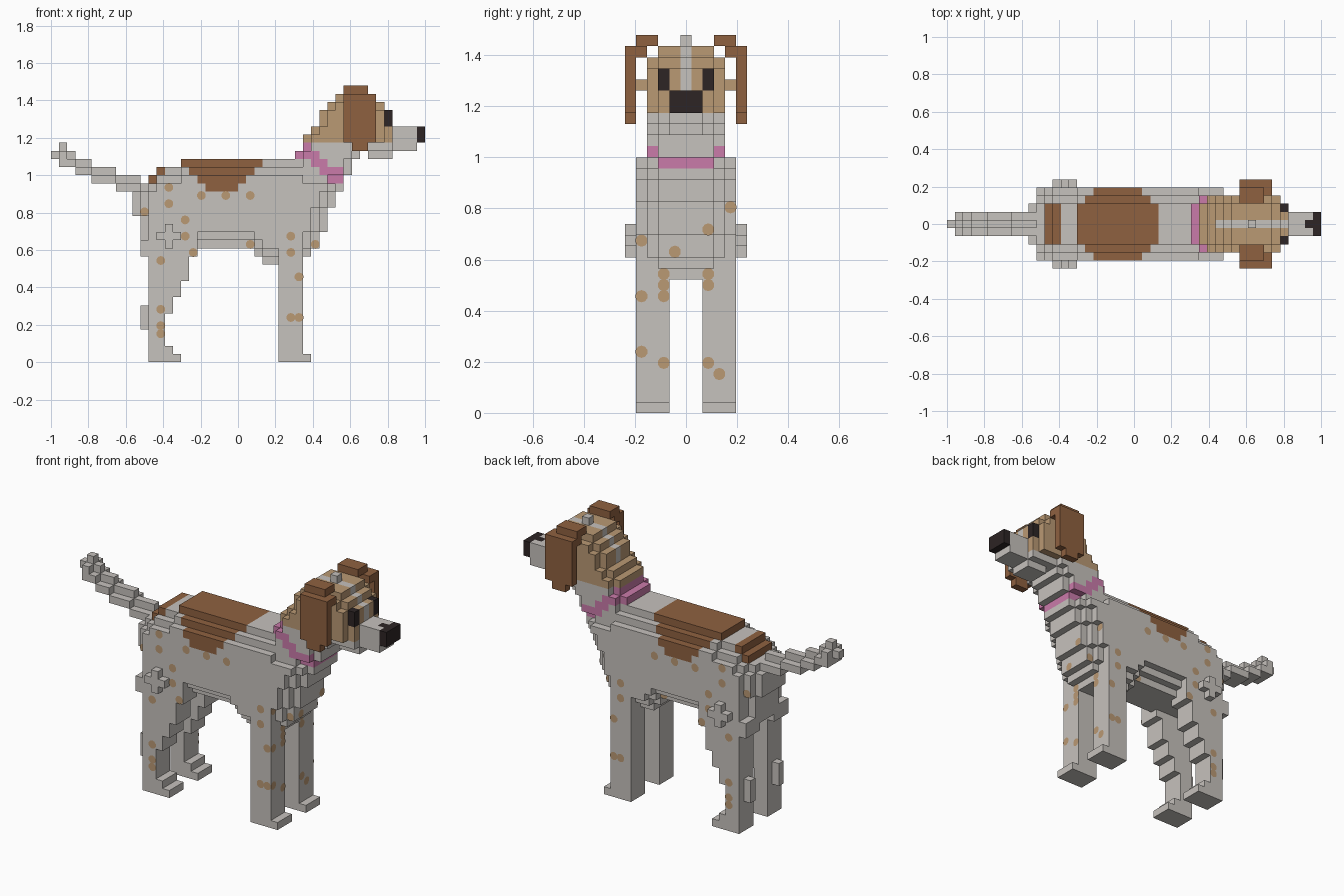
import bpy, bmesh, math
from mathutils import Vector, Matrix

if "Cube" in bpy.data.objects:
    bpy.data.objects.remove(bpy.data.objects["Cube"], do_unlink=True)

V = 2 / 46          # edge of one block
COLOURS = {
    "pale_grey_coat": (0.565, 0.539, 0.508),
    "tan_coat": (0.491, 0.319, 0.174),
    "brown_coat": (0.275, 0.12, 0.051),
    "pink_collar": (0.591, 0.198, 0.402),
    "black_features": (0.026, 0.018, 0.018),
}
GREY, TAN, BROWN, PINK, BLACK = range(len(COLOURS))
materials = []
for name, rgb in COLOURS.items():
    mat = bpy.data.materials.new(name)
    mat.use_nodes = True
    mat.diffuse_color = (*rgb, 1)
    bsdf = mat.node_tree.nodes["Principled BSDF"]
    bsdf.inputs["Base Color"].default_value = (*rgb, 1)
    bsdf.inputs["Roughness"].default_value = 0.9
    materials.append(mat)

cells = {}          # (i along x, j along y, k up) -> part name


def add(part, found):
    for cell in found:
        cells.setdefault(cell, part)


def profile(top, spans):
    """Side outline: one (first, last) span per row, from the top row down."""
    return {(i, top - n) for n, (a, b) in enumerate(spans) for i in range(a, b + 1)}


def shrink(shape, t):
    return {(i, k) for i, k in shape
            if all((i + a, k + b) in shape
                   for a in range(-t, t + 1) for b in range(-t, t + 1)
                   if abs(a) + abs(b) <= t)}


def loaf(part, shape, tapers):
    """Extrude a side outline both ways from the middle, shrinking it per layer."""
    for j, t in enumerate(tapers):
        layer = shrink(shape, t)
        add(part, [(i, s * j, k) for i, k in layer for s in (-1, 1)])


def block(part, i_span, j_span, k_span):
    add(part, [(i, j, k) for i in range(i_span[0], i_span[1] + 1)
               for j in range(j_span[0], j_span[1] + 1)
               for k in range(k_span[0], k_span[1] + 1)])


# Head and neck, tapered at the sides
loaf("head_and_neck", profile(32, [
    (35, 39), (34, 40), (33, 41), (33, 41), (32, 41), (31, 41),
    (31, 41), (30, 37), (30, 36), (30, 36), (30, 35)]), (0, 0, 0, 1))
block("head_and_neck", (37, 37), (0, 0), (33, 33))

# Muzzle, jaw and nose
block("muzzle", (42, 44), (-1, 1), (26, 28))
block("muzzle", (39, 41), (-1, 1), (25, 25))
block("nose", (45, 45), (-1, 1), (27, 28))

# Body with rounded back, chest and belly
loaf("body", profile(24, [
    (16, 30), (13, 34), (12, 34), (11, 35), (10, 34), (10, 34), (10, 33),
    (11, 33), (11, 33), (11, 32), (11, 32), (25, 31), (26, 30)]), (0, 0, 0, 1, 2))

# Tail, with the side layers set one step lower
tail = profile(26, [(1, 1), (0, 2), (1, 4), (3, 7), (5, 10), (8, 12)])
add("tail", [(i, 0, k) for i, k in tail])
add("tail", [(i, s, k) for i, k in tail if (i, k + 1) in tail for s in (-1, 1)])

# Legs and ears on both sides
hind = profile(17, [
    (12, 17), (12, 17), (12, 17), (11, 17), (11, 17), (12, 16), (12, 16), (12, 16),
    (12, 15), (12, 15), (12, 14), (12, 14), (12, 13), (12, 13), (12, 13), (12, 13),
    (12, 14), (12, 15)])
for side, s in (("left", 1), ("right", -1)):
    def span(a, b):
        return tuple(sorted((s * a, s * b)))

    leg = side + "_hind_leg"
    for j in (2, 3, 4):
        add(leg, [(i, s * j, k) for i, k in hind])
    block(leg, (11, 11), span(3, 3), (4, 6))
    block(leg, (13, 15), span(5, 5), (15, 15))
    block(leg, (14, 14), span(5, 5), (14, 16))

    leg = side + "_front_leg"
    block(leg, (28, 30), span(2, 4), (0, 15))
    block(leg, (31, 31), span(2, 4), (0, 0))

    ear = side + "_ear"
    block(ear, (36, 38), span(3, 4), (33, 33))
    block(ear, (36, 39), span(4, 5), (32, 32))
    block(ear, (36, 39), span(5, 5), (27, 31))
    block(ear, (37, 38), span(5, 5), (26, 26))
    block("head_and_neck", (37, 38), span(4, 4), (29, 29))


def colour(part, i, j, k):
    w = abs(j)
    if part.endswith("ear"):
        return BROWN
    if part == "nose" or (part == "muzzle" and (i, j, k) == (44, 0, 28)):
        return BLACK
    if part in ("body", "head_and_neck") and i >= 30 and k >= 22:
        if i + k in (56, 57) and k <= 26 or (i, k) in ((30, 25), (35, 23)):
            return PINK
    if part == "head_and_neck" and k >= 27:
        if i == 41 and w == 2 and k in (29, 30):
            return BLACK                       # eyes
        return GREY if j == 0 and k >= 29 else TAN   # blaze and cap
    if part == "body":
        saddle = 5 - max(w - 2, 0) - (k < 22)
        if k >= 21 and abs(i - 20.5) <= saddle:
            return BROWN
        if i <= 13 and k >= 22 and w <= 2:
            return BROWN                       # rump patch
    return GREY


def make_object(name, bm):
    mesh = bpy.data.meshes.new(name)
    bm.to_mesh(mesh)
    bm.free()
    for mat in materials:
        mesh.materials.append(mat)
    bpy.context.collection.objects.link(bpy.data.objects.new(name, mesh))


def centre(i, j, k):
    return Vector((-1 + (i + 0.5) * V, j * V, (k + 0.5) * V))


AXES = [Vector(d) for d in ((1, 0, 0), (0, 1, 0), (0, 0, 1))]
DIRS = AXES + [-a for a in AXES]

# Skin each part with the outward block faces only
for part in dict.fromkeys(cells.values()):
    bm = bmesh.new()
    for (i, j, k), owner in cells.items():
        if owner != part:
            continue
        for d in DIRS:
            if (i + int(d.x), j + int(d.y), k + int(d.z)) in cells:
                continue
            u = Vector((d.y, d.z, d.x))
            w = d.cross(u)
            mid = centre(i, j, k) + d * V / 2
            face = bm.faces.new([bm.verts.new(mid + (u * a + w * b) * V / 2)
                                 for a, b in ((-1, -1), (1, -1), (1, 1), (-1, 1))])
            face.material_index = colour(part, i, j, k)
    bmesh.ops.remove_doubles(bm, verts=bm.verts, dist=V / 100)
    make_object(part, bm)

# Coat spots: thin round plates on the outermost block in a direction
spots = bmesh.new()


def spot(cell, d):
    place = Matrix.Translation(centre(*cell) + d * (V / 2 + 0.002))
    bmesh.ops.create_circle(spots, cap_ends=True, segments=10, radius=0.024,
                            matrix=place @ d.to_track_quat("Z", "Y").to_matrix().to_4x4())


SIDE = [(11, 18), (14, 21), (14, 19), (16, 17), (16, 15), (18, 20), (21, 20), (24, 20),
        (24, 14), (29, 15), (29, 13), (32, 14), (30, 10), (29, 5), (30, 5),
        (13, 12), (17, 13), (13, 6), (13, 4), (13, 3)]
for i, k in SIDE:
    row = [c for c in cells if c[0] == i and c[2] == k]
    if row:
        spot(max(row, key=lambda c: c[1]), AXES[1])
        spot(min(row, key=lambda c: c[1]), -AXES[1])

CHEST = [(-4, 15), (-1, 14), (2, 16), (4, 18), (-4, 10), (-2, 10), (-2, 11), (-2, 12),
         (2, 11), (2, 12), (-4, 5), (-2, 4), (2, 4), (3, 3)]
for j, k in CHEST:
    row = [c for c in cells if c[1] == j and c[2] == k]
    if row:
        spot(max(row), AXES[0])
for face in spots.faces:
    face.material_index = TAN
make_object("coat_spots", spots)
